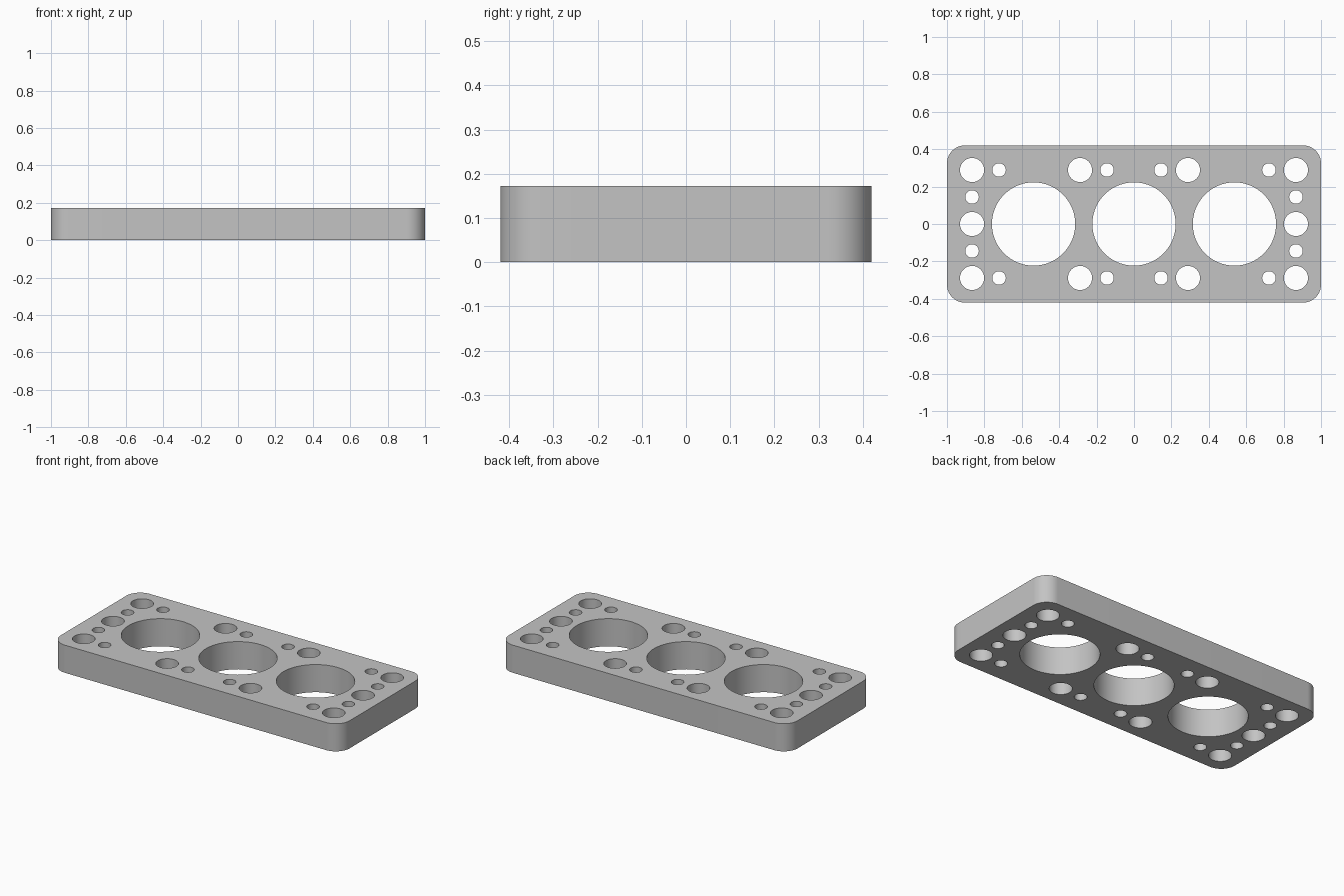
import bpy, bmesh
from math import cos, sin, pi, radians

cube = bpy.data.objects.get("Cube")
if cube:
    bpy.data.objects.remove(cube, do_unlink=True)

HALF_X, HALF_Y, HEIGHT, CORNER = 1.0, 0.42, 0.173, 0.096
PITCH = 0.1443                      # spacing of the hole grid
BORE, BOLT, PIN = 0.2225, 0.0645, 0.036

grey = bpy.data.materials.new("plain grey")
grey.use_nodes = True
colour = (0.55, 0.55, 0.55, 1)
grey.diffuse_color = colour
grey.node_tree.nodes["Principled BSDF"].inputs["Base Color"].default_value = colour


def arc(cx, cy, radius, start, sweep, steps):
    return [(cx + radius * cos(start + sweep * i / steps),
             cy + radius * sin(start + sweep * i / steps)) for i in range(steps + 1)]


def circle(cx, cy, radius, steps):
    return arc(cx, cy, radius, 0, 2 * pi, steps)[:-1]


# Rounded outer outline
outline = []
for quarter, (sx, sy) in enumerate([(1, 1), (-1, 1), (-1, -1), (1, -1)]):
    outline += arc(sx * (HALF_X - CORNER), sy * (HALF_Y - CORNER),
                   CORNER, quarter * pi / 2, pi / 2, 16)
loops = [outline]

# Three large bores
for x in (-0.537, 0, 0.537):
    loops.append(circle(x, 0, BORE, 96))

# Bolt and pin holes along the front and back edges
for y in (-2 * PITCH, 2 * PITCH):
    for column in (-6, -2, 2, 6):
        loops.append(circle(column * PITCH, y, BOLT, 48))
    for column in (-5, -1, 1, 5):
        loops.append(circle(column * PITCH, y, PIN, 32))

# Bolt and pin holes along the two ends
for x in (-6 * PITCH, 6 * PITCH):
    loops.append(circle(x, 0, BOLT, 48))
    for y in (-PITCH, PITCH):
        loops.append(circle(x, y, PIN, 32))

# Fill between the loops, then extrude to full thickness
bm = bmesh.new()
edges = []
for points in loops:
    verts = [bm.verts.new((x, y, 0)) for x, y in points]
    edges += [bm.edges.new((a, b)) for a, b in zip(verts, verts[1:] + verts[:1])]
bmesh.ops.triangle_fill(bm, edges=edges, use_beauty=True, normal=(0, 0, 1))
extruded = bmesh.ops.extrude_face_region(bm, geom=bm.faces[:], use_keep_orig=True)
top = [v for v in extruded["geom"] if isinstance(v, bmesh.types.BMVert)]
bmesh.ops.translate(bm, verts=top, vec=(0, 0, HEIGHT))
bmesh.ops.recalc_face_normals(bm, faces=bm.faces[:])

mesh = bpy.data.meshes.new("drilled_plate")
bm.to_mesh(mesh)
bm.free()
mesh.materials.append(grey)
plate = bpy.data.objects.new("drilled_plate", mesh)
bpy.context.collection.objects.link(plate)

# Smooth walls with crisp rims
bpy.ops.object.select_all(action='DESELECT')
plate.select_set(True)
bpy.context.view_layer.objects.active = plate
bpy.ops.object.shade_smooth_by_angle(angle=radians(30))
